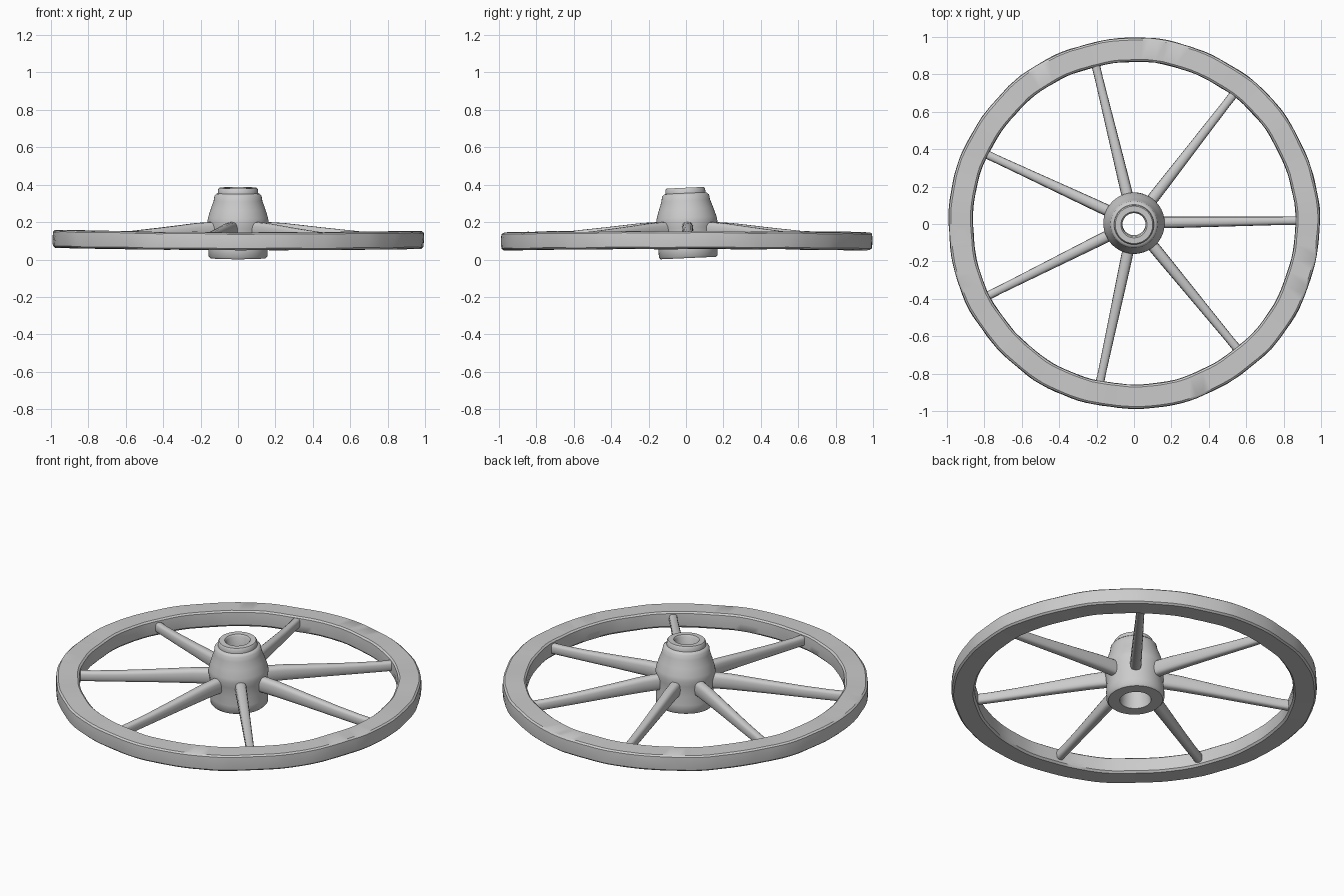
import bpy, bmesh, math, random
from mathutils import Vector

if "Cube" in bpy.data.objects:
    bpy.data.objects.remove(bpy.data.objects["Cube"])

random.seed(4)


def finish(name, bm, angle=35):
    bmesh.ops.recalc_face_normals(bm, faces=bm.faces)
    me = bpy.data.meshes.new(name)
    bm.to_mesh(me)
    bm.free()
    ob = bpy.data.objects.new(name, me)
    bpy.context.collection.objects.link(ob)
    bpy.ops.object.select_all(action='DESELECT')
    bpy.context.view_layer.objects.active = ob
    ob.select_set(True)
    bpy.ops.object.shade_smooth_by_angle(angle=math.radians(angle))
    return ob


def skin(rings, closed):
    """Bridge equal-sized vertex loops into a tube (or a ring when closed)."""
    bm = bmesh.new()
    loops = [[bm.verts.new(p) for p in r] for r in rings]
    n = len(loops[0])
    for i in range(len(loops) if closed else len(loops) - 1):
        a, b = loops[i], loops[(i + 1) % len(loops)]
        for j in range(n):
            k = (j + 1) % n
            bm.faces.new((a[j], a[k], b[k], b[j]))
    if not closed:
        bm.faces.new(loops[0])
        bm.faces.new(loops[-1])
    return bm


def revolve(profile, steps):
    rings = []
    for i in range(steps):
        t = 2 * math.pi * i / steps
        rings.append([Vector((r * math.cos(t), r * math.sin(t), z)) for r, z in profile])
    return skin(rings, True)


# Rim: chamfered square section, slightly warped and worn
rim_profile = [(0.865, 0.062), (0.875, 0.051), (0.98, 0.051), (0.99, 0.06),
               (0.993, 0.10), (0.99, 0.136), (0.98, 0.144), (0.875, 0.146),
               (0.865, 0.138), (0.862, 0.10)]
bm = revolve(rim_profile, 144)
for v in bm.verts:
    t = math.atan2(v.co.y, v.co.x)
    wear = 1 + 0.002 * math.sin(9 * t + 1) + 0.0015 * math.sin(23 * t) + random.uniform(-.001, .001)
    v.co.x *= wear
    v.co.y *= wear
    v.co.z += 0.010 * v.co.x ** 2 - 0.003 * v.co.x + 0.0015 * math.sin(13 * t)
rim = finish("rim", bm)
rim.location.y = 0.004

# Hub: turned barrel with a stepped collar and a through bore
hub_profile = [(0.085, 0.008), (0.148, 0.008), (0.157, 0.018), (0.158, 0.06),
               (0.154, 0.11), (0.158, 0.17), (0.164, 0.20), (0.160, 0.225),
               (0.146, 0.27), (0.130, 0.315), (0.126, 0.342), (0.116, 0.352),
               (0.107, 0.355), (0.106, 0.376), (0.100, 0.384), (0.070, 0.384),
               (0.062, 0.374), (0.062, 0.25), (0.075, 0.10)]
hub = finish("hub", revolve(hub_profile, 64), 45)
hub.rotation_euler.x = 0.045
hub.location = (0, 0.013, 0)

# Spokes: seven tapering bars sloping down from hub to rim
for i in range(7):
    ang = 2 * math.pi * i / 7 + math.radians(0.8)
    out = Vector((math.cos(ang), math.sin(ang), 0))
    side = Vector((-out.y, out.x, 0))
    rings = []
    # distance, centre height, half width, half height
    for d, z, w, h in [(0.12, 0.157, 0.031, 0.046), (0.25, 0.152, 0.030, 0.043),
                       (0.45, 0.136, 0.027, 0.036), (0.65, 0.120, 0.024, 0.031),
                       (0.80, 0.110, 0.022, 0.029), (0.88, 0.107, 0.023, 0.029)]:
        ring = []
        for k in range(16):
            a = 2 * math.pi * k / 16
            c, s = math.cos(a), math.sin(a)
            # rounded-rectangle section
            u = math.copysign(abs(c) ** 0.7, c) * w
            q = math.copysign(abs(s) ** 0.7, s) * h
            ring.append(out * d + side * u + Vector((0, 0.006, z + q)))
        rings.append(ring)
    finish("spoke_%d" % (i + 1), skin(rings, False), 50)
